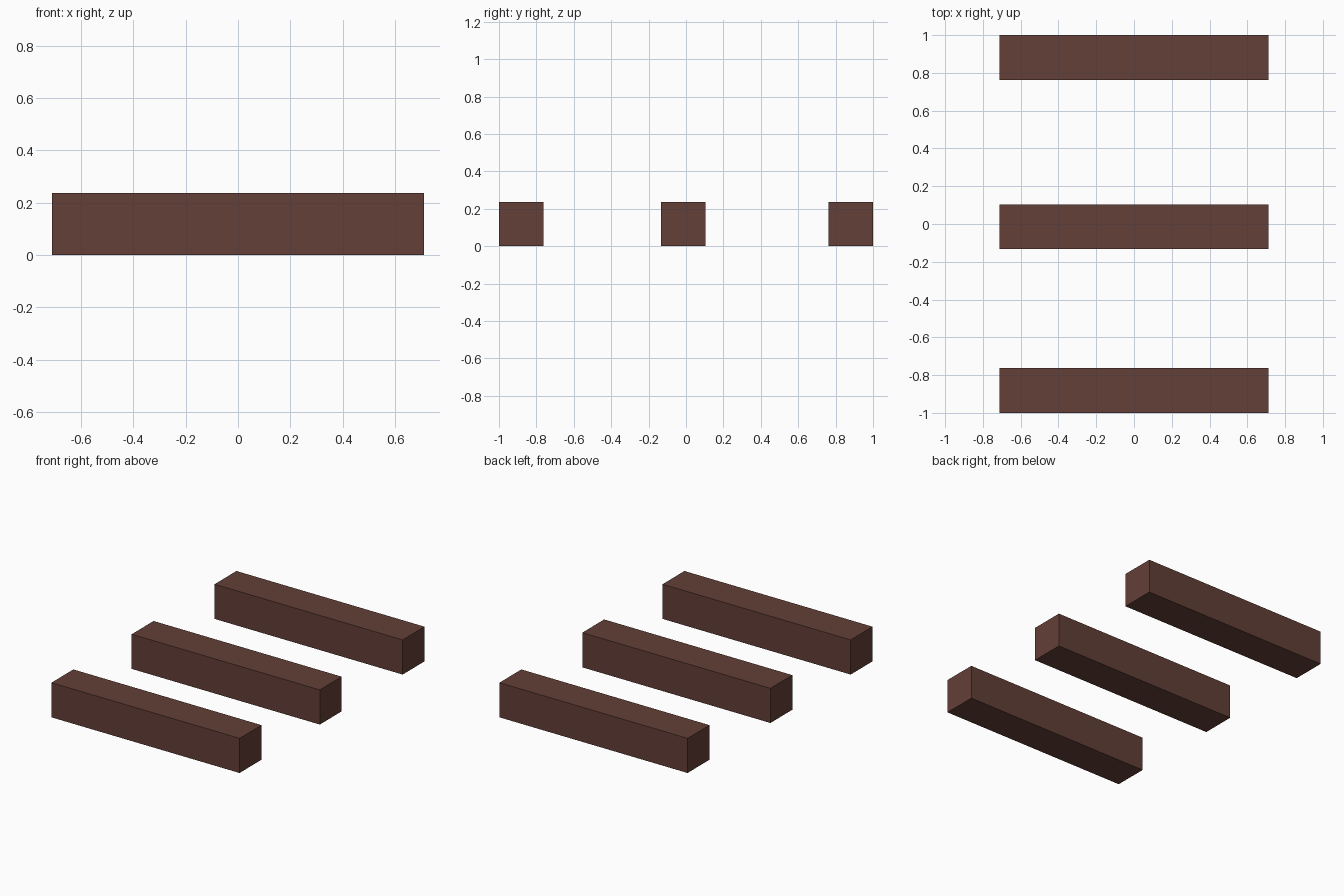
import bpy

if "Cube" in bpy.data.objects:
    bpy.data.objects.remove(bpy.data.objects["Cube"])

LENGTH, THICK = 1.424, 0.237

# Dark brown wood
wood = bpy.data.materials.new("dark_wood")
wood.diffuse_color = (0.125, 0.05, 0.038, 1)
wood.use_nodes = True
wood.node_tree.nodes["Principled BSDF"].inputs["Base Color"].default_value = wood.diffuse_color


def beam(name, y):
    """Square beam lying along x, resting on the ground."""
    bpy.ops.mesh.primitive_cube_add(size=1, location=(0, y, THICK / 2))
    ob = bpy.context.object
    ob.name = name
    ob.scale = (LENGTH, THICK, THICK)
    bpy.ops.object.transform_apply(location=False, rotation=False, scale=True)
    ob.data.materials.append(wood)


# Three parallel beams; the middle one sits slightly forward of centre
edge = 1 - THICK / 2
for name, y in (("front_beam", -edge), ("middle_beam", -0.014), ("back_beam", edge)):
    beam(name, y)
